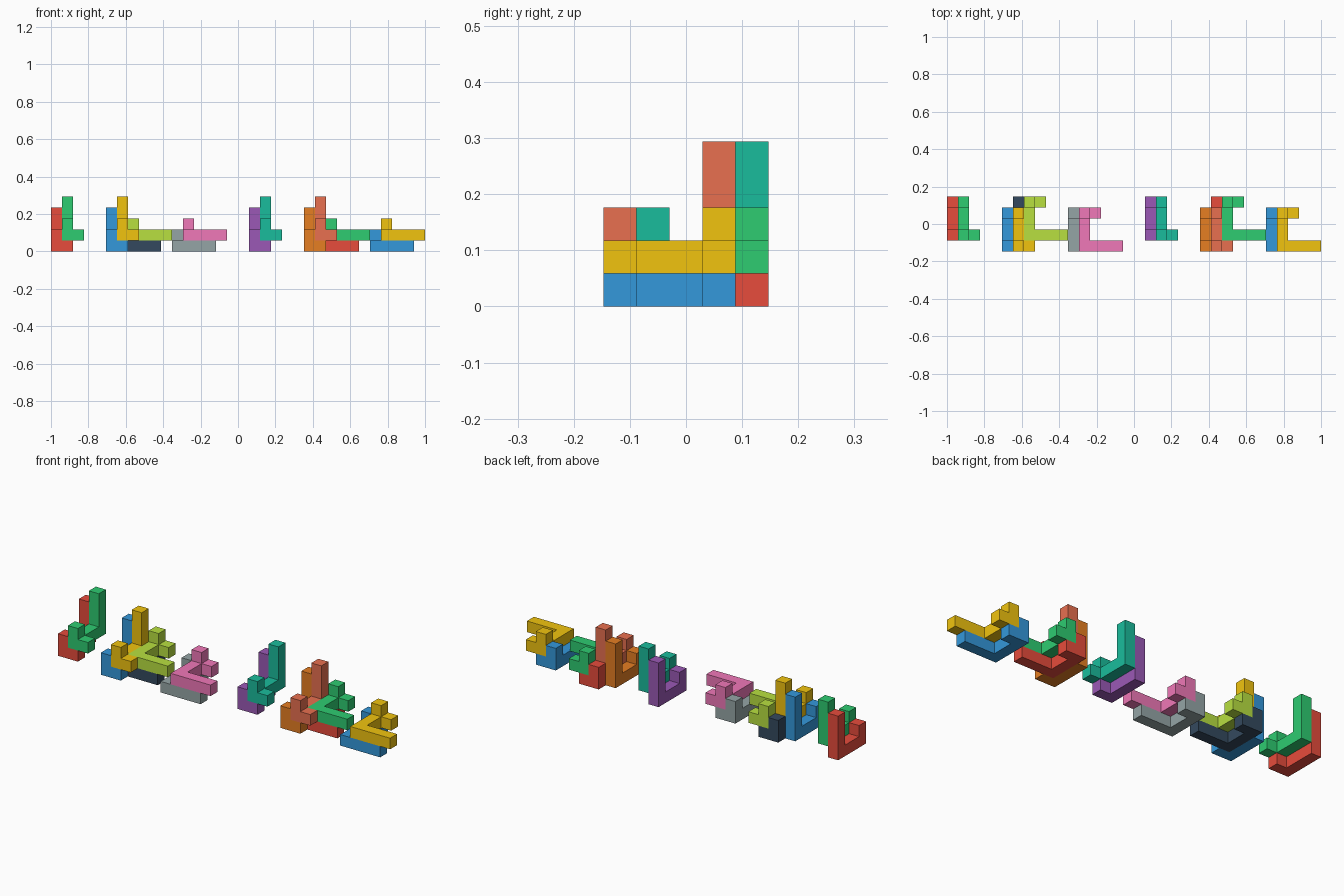
import bpy, bmesh
from mathutils import Vector

if "Cube" in bpy.data.objects:
    bpy.data.objects.remove(bpy.data.objects["Cube"])

U = 2 / 34                              # one cube of the pieces
ORIGIN = Vector((-1, -2.5 * U, 0))

# Piece: a bar of four, a tall arm, a short arm and a side stub
UPRIGHT = ([(0, y, 0) for y in range(4)] + [(0, 3, z) for z in (1, 2, 3)]
           + [(0, 0, 1), (1, 0, 0)])
# The same piece turned over, with its arms lying along x
LYING = [(z, 3 - y, x) for x, y, z in UPRIGHT]


def material(name, hex_code):
    rgb = [int(hex_code[i:i + 2], 16) / 255 for i in (0, 2, 4)]
    mat = bpy.data.materials.new(name)
    mat.diffuse_color = [((c + 0.055) / 1.055) ** 2.4 for c in rgb] + [1]
    mat.use_nodes = True
    mat.node_tree.nodes["Principled BSDF"].inputs["Base Color"].default_value = mat.diffuse_color
    return mat


def piece(name, cells, offset, hex_code):
    """Outer skin of a group of cubes, with coplanar faces merged."""
    filled = set(cells)
    bm = bmesh.new()
    for cell in cells:
        for axis in range(3):
            for side in (0, 1):
                step = list(cell)
                step[axis] += 2 * side - 1
                if tuple(step) in filled:
                    continue
                quad = []
                for a, b in ((0, 0), (1, 0), (1, 1), (0, 1)):
                    p = Vector(cell)
                    p[axis] += side
                    p[(axis + 1) % 3] += a
                    p[(axis + 2) % 3] += b
                    quad.append(bm.verts.new(ORIGIN + (p + Vector(offset)) * U))
                bm.faces.new(quad if side else quad[::-1])
    bmesh.ops.remove_doubles(bm, verts=bm.verts[:], dist=1e-4)
    bmesh.ops.dissolve_limit(bm, angle_limit=0.01, verts=bm.verts[:], edges=bm.edges[:])
    mesh = bpy.data.meshes.new(name)
    bm.to_mesh(mesh)
    bm.free()
    mesh.materials.append(material(name + "_colour", hex_code))
    bpy.context.collection.objects.link(bpy.data.objects.new(name, mesh))


# Nested pairs: the second piece sits one cube right of and above the first
PAIRS = [
    ("upright_pair_1", UPRIGHT, (0, 1), "e74c3c", "2ecc71"),
    ("upright_pair_2", UPRIGHT, (5, 0), "3498db", "f1c40f"),
    ("lying_pair_2", LYING, (6, 1), "34495e", "b8e040"),
    ("lying_pair_3", LYING, (11, 0), "95a5a6", "f078b8"),
    ("upright_pair_4", UPRIGHT, (18, 1), "9b59b6", "1abc9c"),
    ("upright_pair_5", UPRIGHT, (23, 0), "e67e22", "e87050"),
    ("lying_pair_5", LYING, (24, 1), "e74c3c", "2ecc71"),
    ("lying_pair_6", LYING, (29, 0), "3498db", "f1c40f"),
]
for name, cells, (x, y), lower, upper in PAIRS:
    piece(name + "_lower", cells, (x, y, 0), lower)
    piece(name + "_upper", cells, (x + 1, y, 1), upper)
